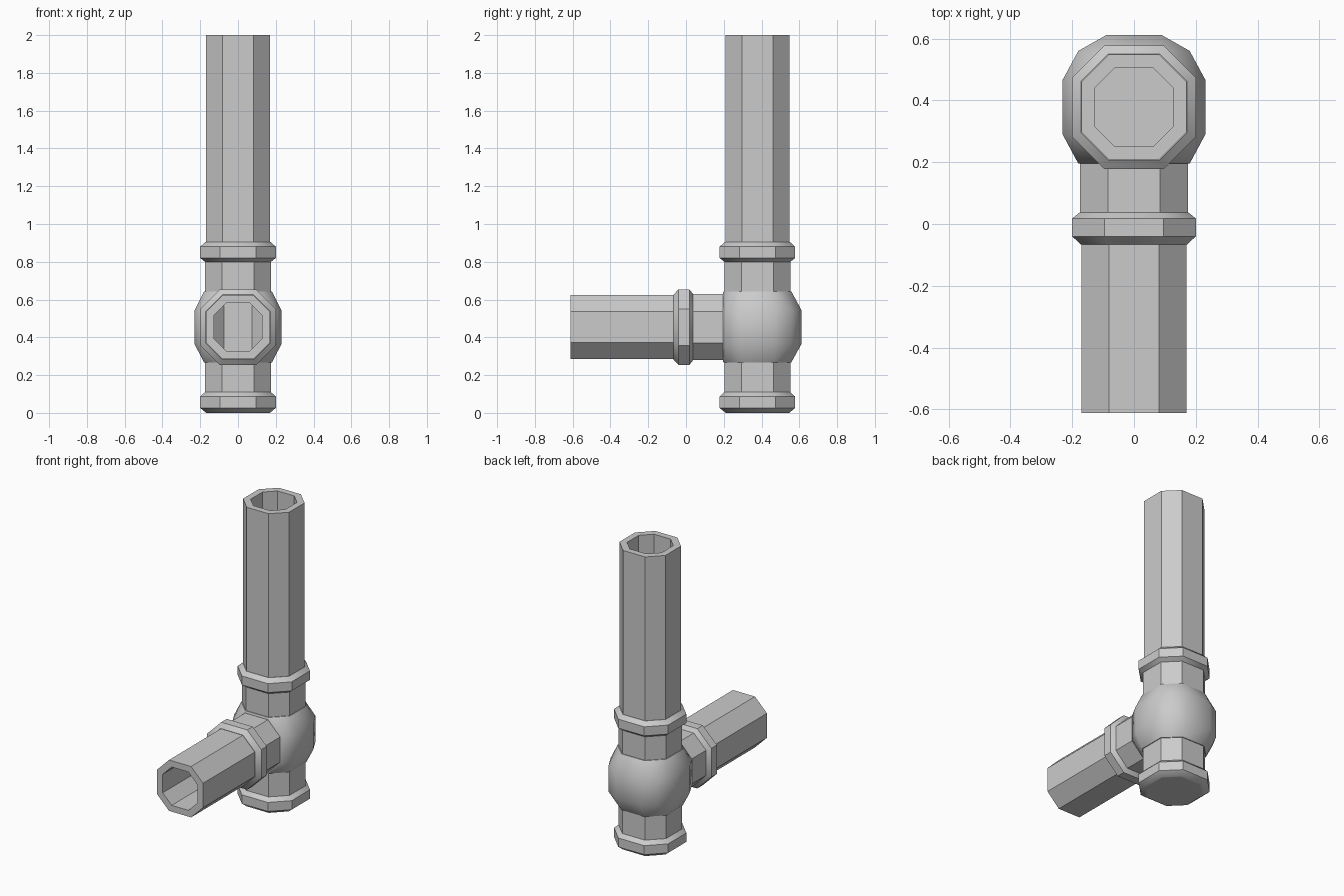
import bpy, bmesh, math
from mathutils import Vector

if "Cube" in bpy.data.objects:
    bpy.data.objects.remove(bpy.data.objects["Cube"])

CY, CZ = 0.378, 0.454   # vertical axis y, horizontal axis z


def octagon(t, ap, axis, k=0.48):
    """Eight points of a chamfered square at position t along the axis."""
    h = ap * k
    pts = [(ap, -h), (ap, h), (h, ap), (-h, ap), (-ap, h), (-ap, -h), (-h, -ap), (h, -ap)]
    if axis == 'z':
        return [Vector((a, CY + b, t)) for a, b in pts]
    return [Vector((a, t, CZ + b)) for a, b in pts]


def make(name, bm, angle):
    bmesh.ops.recalc_face_normals(bm, faces=bm.faces)
    me = bpy.data.meshes.new(name)
    bm.to_mesh(me)
    bm.free()
    ob = bpy.data.objects.new(name, me)
    bpy.context.collection.objects.link(ob)
    if angle:
        smooth(ob, angle)
    return ob


def smooth(ob, angle):
    bpy.ops.object.select_all(action='DESELECT')
    ob.select_set(True)
    bpy.context.view_layer.objects.active = ob
    bpy.ops.object.shade_smooth_by_angle(angle=math.radians(angle))


def loft(name, profile, axis, ring=False):
    """Skin octagons; ring=True joins last to first for a hollow tube."""
    bm = bmesh.new()
    rows = [[bm.verts.new(p) for p in octagon(t, ap, axis)] for t, ap in profile]
    n = len(rows)
    for i in range(n if ring else n - 1):
        a, b = rows[i], rows[(i + 1) % n]
        for j in range(8):
            m = (j + 1) % 8
            bm.faces.new((a[j], a[m], b[m], b[j]))
    if not ring:
        bm.faces.new(rows[0])
        bm.faces.new(rows[-1])
    return make(name, bm, 0)


def boolean(target, other, op):
    mod = target.modifiers.new(op, 'BOOLEAN')
    mod.object, mod.operation, mod.solver = other, op, 'EXACT'
    bpy.context.view_layer.objects.active = target
    bpy.ops.object.modifier_apply(modifier=mod.name)
    bpy.data.objects.remove(other)


# bulged junction block: hull of port octagons, side and back pads, back corners
bm = bmesh.new()
pts = octagon(0.268, 0.18, 'z') + octagon(0.643, 0.18, 'z') + octagon(0.195, 0.18, 'y')
for s in (-1, 1):
    for u in (-0.088, 0.088):
        pts += [Vector((s * 0.231, CY + v, CZ + u)) for v in (-0.088, 0.088)]
        pts += [Vector((s * 0.088, 0.612, CZ + u)), Vector((s * 0.18, 0.56, CZ + u))]
for p in pts:
    bm.verts.new(p)
res = bmesh.ops.convex_hull(bm, input=bm.verts)
bmesh.ops.delete(bm, geom=[v for v in bm.verts if not v.link_faces], context='VERTS')
fitting = make("tee_fitting", bm, 0)

# collared arms, then the bores
column = loft("column", [(0, 0.168), (0.026, 0.2), (0.086, 0.2), (0.11, 0.175),
                         (0.8, 0.175), (0.82, 0.2), (0.88, 0.2), (0.905, 0.172)], 'z')
arm = loft("arm", [(-0.066, 0.172), (-0.04, 0.2), (0.018, 0.2), (0.038, 0.175), (0.37, 0.175)], 'y')
boolean(fitting, column, 'UNION')
boolean(fitting, arm, 'UNION')
boolean(fitting, loft("bore_z", [(-0.1, 0.155), (1.0, 0.155)], 'z'), 'DIFFERENCE')
boolean(fitting, loft("bore_y", [(-0.2, 0.152), (0.36, 0.152)], 'y'), 'DIFFERENCE')
smooth(fitting, 40)

# hollow octagonal pipes
for name, a, b, axis in (("upright_pipe", 0.83, 2.0, 'z'), ("front_pipe", -0.612, 0.01, 'y')):
    loft(name, [(a, 0.17), (b, 0.17), (b, 0.128), (a, 0.128)], axis, ring=True)
